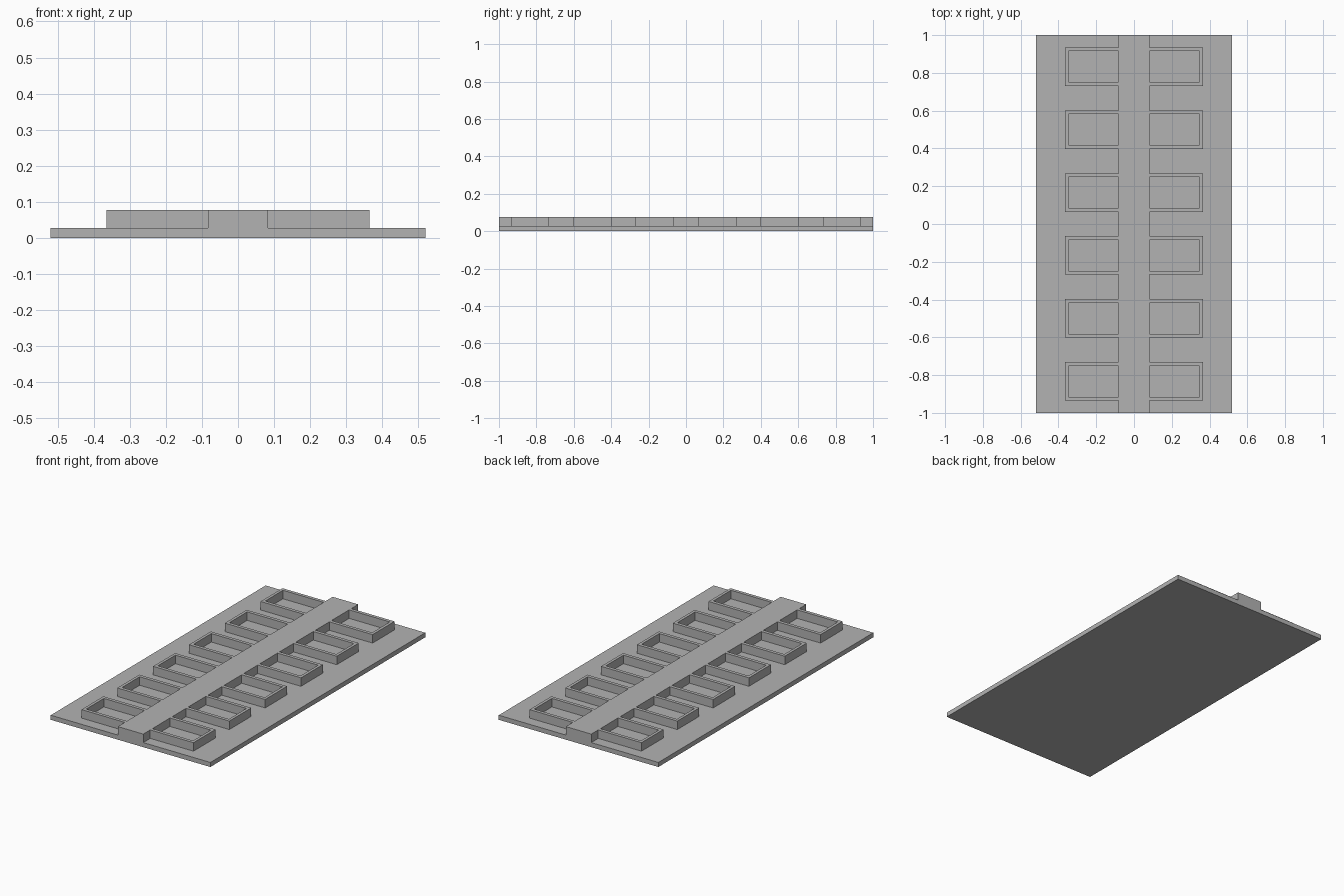
import bpy
import bmesh

cube = bpy.data.objects.get("Cube")
if cube:
    bpy.data.objects.remove(cube, do_unlink=True)

HALF_WIDTH, HALF_LENGTH = 0.52, 1.0
BASE_TOP, RIDGE_TOP = 0.027, 0.077
SPINE, POCKET_END, TRAY_END = 0.083, 0.348, 0.365
TRAY_HALF, POCKET_HALF = 0.102, 0.082
CENTRES = [(i - 2.5) / 3 for i in range(6)]

grey = bpy.data.materials.new("plain grey")
grey.use_nodes = True
colour = (0.45, 0.45, 0.45, 1)
grey.diffuse_color = colour
grey.node_tree.nodes["Principled BSDF"].inputs["Base Color"].default_value = colour


def add_object(name, bm):
    bmesh.ops.recalc_face_normals(bm, faces=bm.faces)
    mesh = bpy.data.meshes.new(name)
    bm.to_mesh(mesh)
    bm.free()
    mesh.materials.append(grey)
    obj = bpy.data.objects.new(name, mesh)
    bpy.context.collection.objects.link(obj)
    return obj


def raised_plan(name, xs, ys, bottom, top, keep):
    """Extrude the cells of a plan grid that pass the keep rule."""
    bm = bmesh.new()
    grid = [[bm.verts.new((x, y, bottom)) for y in ys] for x in xs]
    for i in range(len(xs) - 1):
        for j in range(len(ys) - 1):
            if keep((xs[i] + xs[i + 1]) / 2, (ys[j] + ys[j + 1]) / 2):
                bm.faces.new((grid[i][j], grid[i + 1][j],
                              grid[i + 1][j + 1], grid[i][j + 1]))
    loose = [v for v in bm.verts if not v.link_faces]
    bmesh.ops.delete(bm, geom=loose, context='VERTS')
    result = bmesh.ops.extrude_face_region(bm, geom=bm.faces[:], use_keep_orig=True)
    moved = [g for g in result["geom"] if isinstance(g, bmesh.types.BMVert)]
    bmesh.ops.translate(bm, verts=moved, vec=(0, 0, top - bottom))
    return add_object(name, bm)


def is_ridge(x, y):
    """Central spine, plus tray walls around open pockets."""
    off = min(abs(y - c) for c in CENTRES)
    in_tray = abs(x) < TRAY_END and off < TRAY_HALF
    in_pocket = abs(x) < POCKET_END and off < POCKET_HALF
    return abs(x) < SPINE or (in_tray and not in_pocket)


# Flat base plate
raised_plan("base_plate", [-HALF_WIDTH, HALF_WIDTH], [-HALF_LENGTH, HALF_LENGTH],
            0, BASE_TOP, lambda x, y: True)

# Spine with a row of open trays on each side
xs = sorted(s * x for s in (-1, 1) for x in (SPINE, POCKET_END, TRAY_END))
ys = sorted([-HALF_LENGTH, HALF_LENGTH] + [c + s * h for c in CENTRES for s in (-1, 1)
                                           for h in (TRAY_HALF, POCKET_HALF)])
raised_plan("spine_and_trays", xs, ys, BASE_TOP, RIDGE_TOP, is_ridge)
